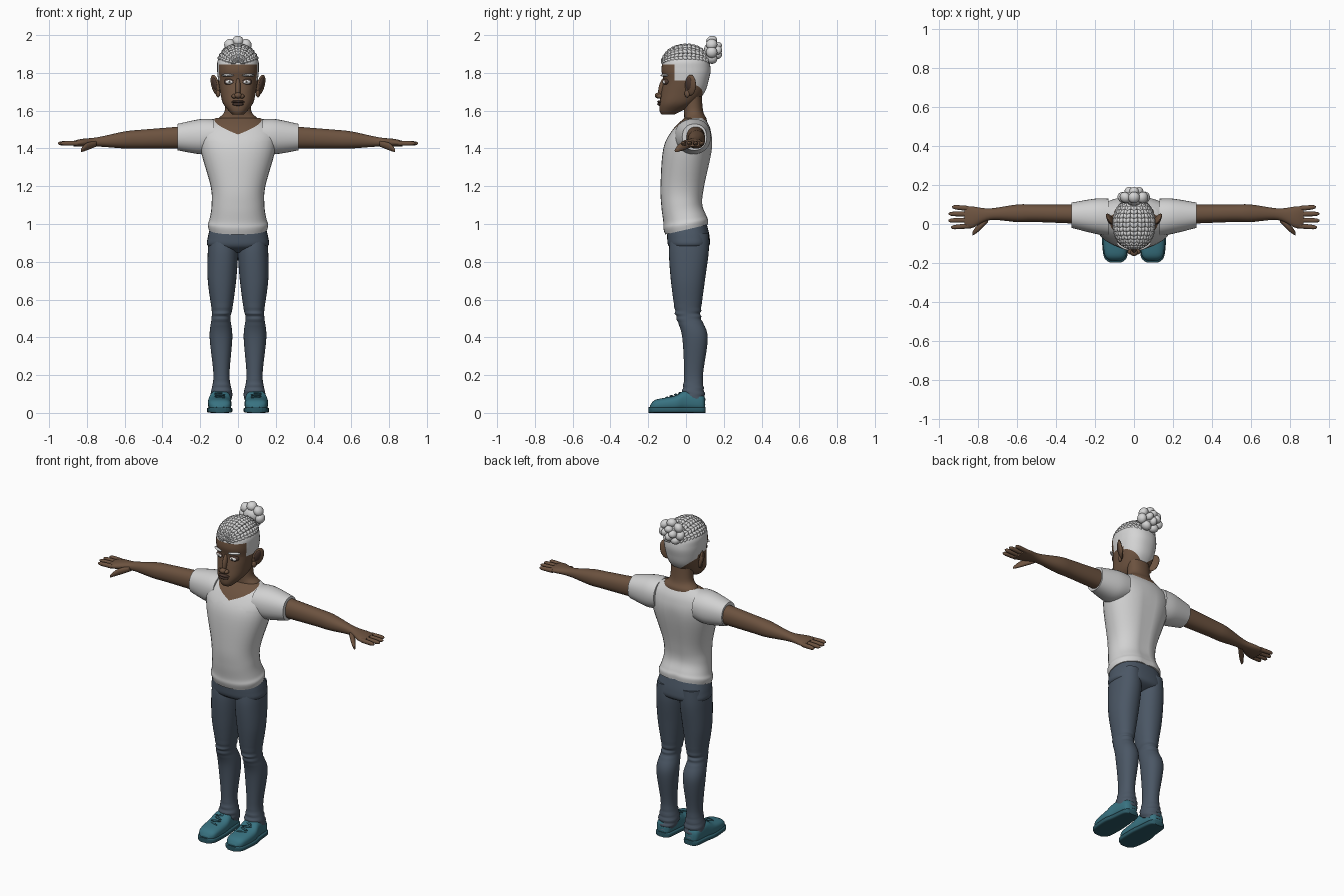
import bpy, bmesh
from math import sin, cos, tau, radians, copysign
from mathutils import Vector, Matrix, Euler

cube = bpy.data.objects.get("Cube")
if cube:
    bpy.data.objects.remove(cube, do_unlink=True)


def material(name, red, green, blue):
    mat = bpy.data.materials.new(name)
    mat.use_nodes = True
    mat.diffuse_color = (red, green, blue, 1)
    mat.node_tree.nodes["Principled BSDF"].inputs["Base Color"].default_value = mat.diffuse_color
    return mat


skin = material("brown skin", .15, .085, .05)
dark_skin = material("dark skin", .07, .04, .03)
white_hair = material("white hair", .66, .66, .66)
shirt = material("white cotton", .64, .64, .64)
denim = material("blue denim", .07, .095, .13)
teal = material("teal canvas", .04, .17, .22)
dark_teal = material("dark teal rubber", .025, .1, .13)
eye_white = material("eye white", .8, .8, .8)
iris_grey = material("iris grey", .12, .11, .1)


def finish(name, bm, materials, mirror=False, rule=None):
    """Turn a bmesh into a smooth object; rule picks the material of each face."""
    bmesh.ops.recalc_face_normals(bm, faces=bm.faces[:])
    if rule:
        for face in bm.faces:
            face.material_index = int(rule(face.calc_center_median()))
    mesh = bpy.data.meshes.new(name)
    bm.to_mesh(mesh)
    bm.free()
    for mat in materials:
        mesh.materials.append(mat)
    mesh.shade_smooth()
    mesh.set_sharp_from_angle(angle=radians(50))
    obj = bpy.data.objects.new(name, mesh)
    bpy.context.collection.objects.link(obj)
    if mirror:
        obj.modifiers.new("Mirror", 'MIRROR').use_mirror_merge = False


def spline(before, start, end, after, t):
    """Smooth curve from start to end, with slopes taken from the neighbours."""
    slope_in, slope_out, rise = (end - before) / 2, (after - start) / 2, end - start
    return start + t * (slope_in + t * (3 * rise - 2 * slope_in - slope_out
                                        + t * (slope_in + slope_out - 2 * rise)))


def rounded(value, power):
    return copysign(abs(value) ** (2 / power), value)


def loft(name, axis, rings, materials, power=2.2, sides=32, steps=6, mirror=False,
         warp=None, cuts=(), rule=None):
    """Smooth skin over rings: position, low, high, low, high (or position, half width, low, high)."""
    rings = [(r[0], -r[1], *r[1:]) if len(r) == 4 else r for r in rings]
    padded = [rings[0], *rings, rings[-1]]
    dense = [[spline(*values, k / steps) for values in zip(*padded[i:i + 4])]
             for i in range(len(rings) - 1) for k in range(steps)] + [rings[-1]]
    bm = bmesh.new()
    loops = []
    for t, left, right, low, high in dense:
        loop = []
        for i in range(sides):
            angle = tau * i / sides
            u = (left + right + (right - left) * rounded(cos(angle), power)) / 2
            v = (low + high + (high - low) * rounded(sin(angle), power)) / 2
            point = Vector({'x': (t, u, v), 'y': (u, t, v), 'z': (u, v, t)}[axis])
            if warp:
                warp(point)
            loop.append(bm.verts.new(point))
        loops.append(loop)
    for lower, upper in zip(loops, loops[1:]):
        for i in range(sides):
            bm.faces.new((lower[i - 1], lower[i], upper[i], upper[i - 1]))
    bm.faces.new(loops[0])
    bm.faces.new(loops[-1])
    for point, normal in cuts:
        bmesh.ops.bisect_plane(bm, geom=bm.verts[:] + bm.edges[:] + bm.faces[:],
                               plane_co=point, plane_no=normal)
    finish(name, bm, materials, mirror, rule)


def ball(name, center, size, mat, turn=(0, 0, 0), mirror=False):
    bm = bmesh.new()
    place = Matrix.LocRotScale(Vector(center), Euler([radians(a) for a in turn]), Vector(size))
    bmesh.ops.create_uvsphere(bm, u_segments=20, v_segments=12, radius=1, matrix=place)
    finish(name, bm, [mat], mirror)


def fade(height, start, length):
    """One at the start height, falling to zero over the length above it."""
    return max(0, min(1, 1 - (height - start) / length))


# Shirt body with a V neck, slanted hem and a groove along the spine
neck_tip, neck_side, neck_back = 1.51, .28, .41


def shirt_warp(point):
    point.z += .23 * point.y * fade(point.z, .97, .2)
    if point.y > .04:
        point.y -= .01 * fade(abs(point.x), 0, .06) ** 2 * fade(point.z, 1.4, .1)


def above_neckline(point):
    return point.z > neck_tip + neck_side * abs(point.x) + neck_back * point.y


neck_cuts = [((0, 0, neck_tip), (side * neck_side, -neck_back, 1)) for side in (-1, 1)]
loft("shirt_body", 'z', [(.97, .155, -.11, .12), (1, .16, -.12, .12), (1.03, .15, -.12, .11),
                         (1.1, .14, -.13, .09), (1.2, .145, -.135, .1), (1.4, .2, -.12, .14),
                         (1.5, .2, -.07, .13), (1.56, .12, -.01, .1)],
     [shirt, skin], warp=shirt_warp, rule=above_neckline, cuts=neck_cuts)
loft("shirt_sleeves", 'x', [(.13, -.06, .13, 1.38, 1.555), (.2, -.05, .13, 1.37, 1.555),
                            (.32, -.02, .11, 1.39, 1.53)], [shirt], mirror=True)

# Arms with palms, fingers and thumbs
loft("arms", 'x', [(.25, 0, .1, 1.4, 1.52), (.5, .01, .1, 1.4, 1.5), (.6, .01, .1, 1.4, 1.49),
                   (.74, .02, .08, 1.41, 1.46), (.83, -.02, .09, 1.41, 1.45),
                   (.87, -.02, .09, 1.41, 1.44)], [skin], mirror=True)
for i, finger in enumerate(("little", "ring", "middle", "index")):
    root, y = .85, .08 - .03 * i
    length = .105 - .008 * (i - 1.6) ** 2
    spread = .005 * (1.5 - i)
    stations = [(root + length * t, y + spread * t, r) for t, r in ((0, .013), (.8, .011), (1, .003))]
    loft(finger + "_fingers", 'x', [(x, mid - r, mid + r, 1.427 - r, 1.427 + r) for x, mid, r in stations],
         [skin], sides=12, mirror=True)
loft("thumbs", 'x', [(.75, .01, .05, 1.41, 1.44), (.8, -.04, 0, 1.39, 1.43), (.83, -.06, -.04, 1.38, 1.4)],
     [skin], sides=16, mirror=True)


# Jeans: seat and legs, with rumpled knees and slanted cuffs
def leg_warp(point):
    point.z -= .3 * (point.y - .04) * fade(point.z, .07, .12)
    rumple = fade(abs(point.z - .52), 0, .06) + fade(point.z, .1, .1)
    point.y += .004 * rumple * sin(200 * point.z)


loft("jeans_seat", 'z', [(1, .14, -.1, .11), (.93, .16, -.1, .125), (.88, .155, -.09, .12),
                         (.85, .05, -.04, .06)], [denim], power=2.5)
loft("jeans_legs", 'z', [(.95, .01, .15, -.08, .12), (.85, 0, .16, -.09, .12), (.7, .01, .16, -.08, .1),
                         (.55, .03, .14, -.06, .08), (.5, .04, .14, -.05, .08), (.4, .03, .15, -.02, .115),
                         (.2, .045, .13, -.01, .09), (.1, .03, .145, -.02, .1), (.06, .04, .14, -.02, .1)],
     [denim], steps=10, mirror=True, warp=leg_warp)

# Shoes: upper, a slightly wider sole, and laces
upper = [(-.19, .07, .12, .01, .04), (-.16, .04, .15, .01, .07), (-.06, .035, .16, .01, .09),
         (0, .04, .15, .01, .12), (.08, .05, .14, .01, .1), (.1, .07, .12, .01, .08)]
loft("shoe_uppers", 'y', upper, [teal], power=2.7, mirror=True)
loft("shoe_soles", 'y', [(y * 1.04, left - .005, right + .005, 0, .03) for y, left, right, *_ in upper],
     [dark_teal], power=5, mirror=True)
for i in range(4):
    ball("shoe_laces", (.096, -.1 + i * .023, .08 + i * .008), (.03, .006, .006), dark_teal,
         (0, 0, 18 * (-1) ** i), mirror=True)

# Neck
loft("neck", 'z', [(1.48, .1, -.02, .1), (1.55, .11, -.01, .11), (1.6, .07, -.01, .09), (1.73, .07, -.01, .08)],
     [skin])

# Head with shaved sides, sideburns and a pointed nape line
hairline, sideburn, front_edge, ear_edge, nape, nape_slope = 1.845, 1.76, -.06, .03, 1.66, .8


def is_hair(point):
    return (point.z > hairline or (point.y > front_edge and point.z > sideburn)
            or (point.y > ear_edge and point.z > nape + nape_slope * abs(point.x)))


hair_cuts = [((0, 0, height), (0, 0, 1)) for height in (hairline, sideburn)]
hair_cuts += [((0, y, 0), (0, 1, 0)) for y in (front_edge, ear_edge)]
hair_cuts += [((0, 0, nape), (side * nape_slope, 0, -1)) for side in (-1, 1)]
loft("head", 'z', [(1.58, .03, -.13, -.06), (1.6, .05, -.14, -.02), (1.64, .08, -.14, .05),
                   (1.7, .095, -.13, .1), (1.76, .105, -.12, .12), (1.82, .11, -.13, .13),
                   (1.88, .1, -.11, .11), (1.94, .02, -.03, .03)],
     [skin, white_hair], power=2.3, sides=40, rule=is_hair, cuts=hair_cuts)

# Face
ball("nose_bridge", (0, -.125, 1.72), (.014, .02, .055), skin, (-12, 0, 0))
ball("nose_tip", (0, -.145, 1.68), (.02, .02, .016), skin)
ball("nostrils", (.02, -.14, 1.676), (.014, .016, .012), skin, mirror=True)
ball("upper_lip", (0, -.136, 1.647), (.035, .017, .008), dark_skin)
ball("lower_lip", (0, -.136, 1.634), (.03, .017, .009), dark_skin)
ball("eyelids", (.046, -.104, 1.753), (.03, .016, .018), dark_skin, (0, 0, 15), mirror=True)
ball("eyeballs", (.046, -.109, 1.752), (.022, .015, .012), eye_white, (0, 0, 15), mirror=True)
ball("irises", (.045, -.122, 1.752), (.007, .004, .007), iris_grey, (0, 0, 15), mirror=True)
ball("eyebrows", (.055, -.115, 1.787), (.037, .012, .007), white_hair, (0, 0, 28), mirror=True)
ball("ears", (.12, .024, 1.735), (.012, .034, .057), skin, (-12, 10, -35), mirror=True)
ball("ear_lobes", (.106, .006, 1.69), (.01, .015, .02), skin, (0, 0, -30), mirror=True)
ball("ear_hollows", (.123, .015, 1.742), (.01, .02, .036), dark_skin, (-12, 10, -35), mirror=True)

# Rows of braids running over the crown from the forehead to the bun
braids = bmesh.new()
crown, dome = Vector((0, 0, hairline)), Vector((.102, .124, .1))
for row in range(-3, 4):
    tilt = radians(row * 22)
    for link in range(14):
        t = radians(14 + link * 10.5)
        normal = Vector((sin(tilt) * sin(t), -cos(t), cos(tilt) * sin(t)))
        along = Vector((sin(tilt) * cos(t), sin(t), cos(tilt) * cos(t)))
        across = normal.cross(along)
        width = .005 + .015 * sin(t)
        for side in (-1, 1):
            lean = (along + across * side * .6).normalized()
            frame = Matrix((lean, normal.cross(lean), normal)).transposed()
            center = crown + normal * dome + across * side * width * .4
            place = Matrix.LocRotScale(center, frame.to_quaternion(), Vector((.016, width * .6, .012)))
            bmesh.ops.create_icosphere(braids, subdivisions=2, radius=1, matrix=place)
finish("crown_braids", braids, [white_hair])

# Knotted bun: a core wrapped by an outer and an inner ring of locks
ball("bun_core", (0, .135, 1.92), (.05, .04, .045), white_hair)
for ring, count, reach, y, thick in (("outer", 7, .05, .136, .03), ("inner", 4, .022, .166, .025)):
    for i in range(count):
        angle = tau * i / count
        ball(f"bun_{ring}_lock", (1.15 * reach * sin(angle), y, 1.92 + reach * cos(angle)),
             (thick, thick, thick * .85), white_hair, (25, i * 50, 20))
